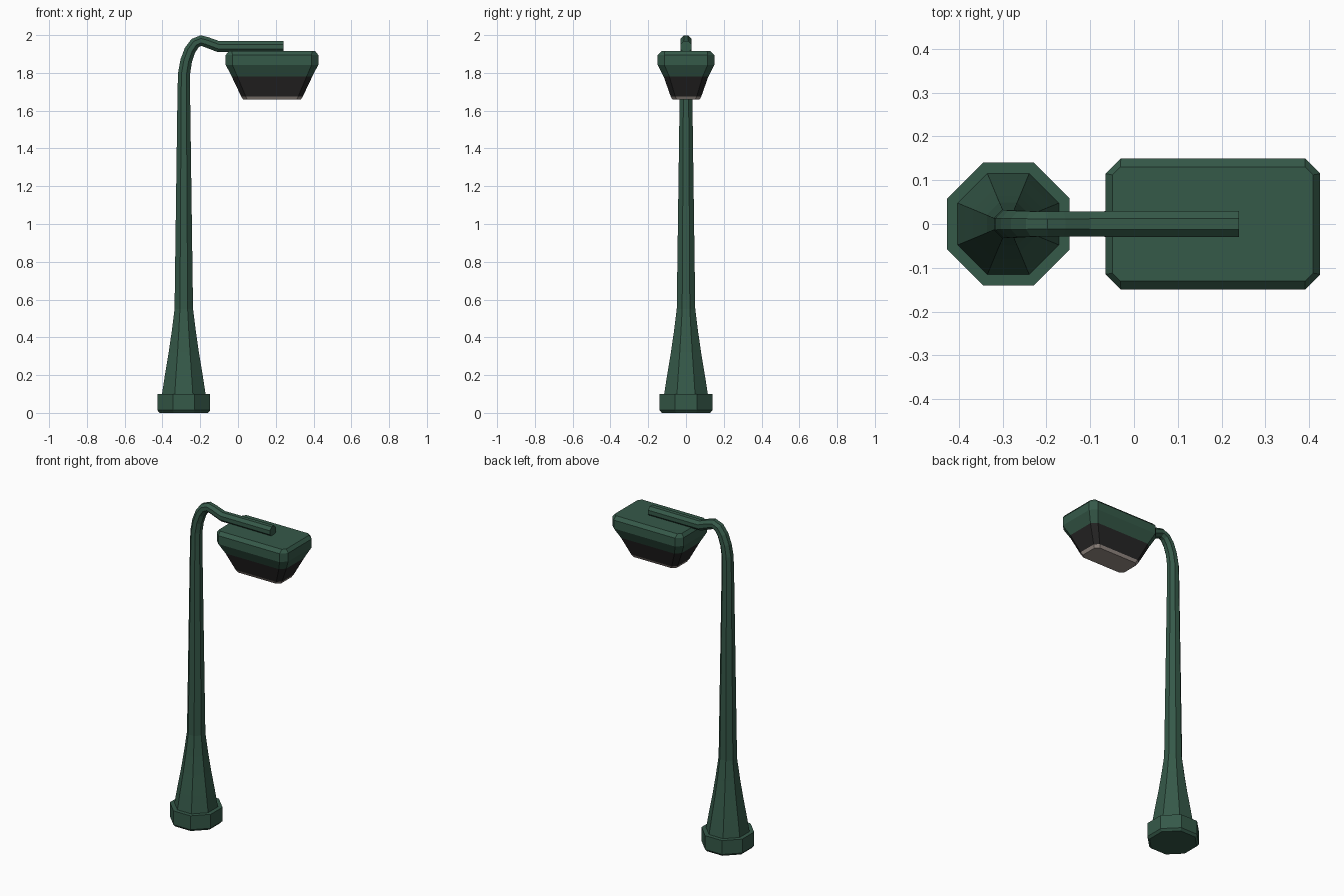
import bpy, math
from mathutils import Vector

if "Cube" in bpy.data.objects:
    bpy.data.objects.remove(bpy.data.objects["Cube"])


def material(name, rgb):
    m = bpy.data.materials.new(name)
    m.diffuse_color = (*rgb, 1)
    m.use_nodes = True
    m.node_tree.nodes["Principled BSDF"].inputs["Base Color"].default_value = m.diffuse_color
    return m


green = material("dark_green_paint", (0.036, 0.100, 0.066))
black = material("black_shade", (0.020, 0.019, 0.019))
pale = material("pale_glass", (0.33, 0.28, 0.25))
POLE_X, HEAD_X = -0.287, 0.18


def loft(name, rings, mat):
    """Bridge equal-sized rings of points and cap both ends."""
    n = len(rings[0])
    verts = [p for r in rings for p in r]
    faces = [tuple(range(n))[::-1], tuple(range(len(verts) - n, len(verts)))]
    for k in range(len(rings) - 1):
        for i in range(n):
            j = (i + 1) % n
            faces.append((k * n + i, k * n + j, (k + 1) * n + j, (k + 1) * n + i))
    me = bpy.data.meshes.new(name)
    me.from_pydata(verts, [], faces)
    me.materials.append(mat)
    ob = bpy.data.objects.new(name, me)
    bpy.context.collection.objects.link(ob)
    return ob


def octagon(x, z, apothem, tangent=(0, 1)):
    """Octagon ring perpendicular to a tangent lying in the xz plane."""
    t = Vector((tangent[0], 0, tangent[1])).normalized()
    u = Vector((t.z, 0, -t.x))
    r = apothem / math.cos(math.pi / 8)
    c = Vector((x, 0, z))
    return [c + u * r * math.cos(a) + Vector((0, r * math.sin(a), 0))
            for a in (math.pi / 8 + i * math.pi / 4 for i in range(8))]


def chamfered_rect(z, hx, hy, c):
    """Rectangle ring with cut corners, centred on the lamp head."""
    pts = [(hx, -hy + c), (hx, hy - c), (hx - c, hy), (-hx + c, hy),
           (-hx, hy - c), (-hx, -hy + c), (-hx + c, -hy), (hx - c, -hy)]
    return [Vector((HEAD_X + x, y, z)) for x, y in pts]


# base plinth with bevelled bottom edge
loft("base", [octagon(POLE_X, z, a) for z, a in
              ((0, 0.128), (0.014, 0.140), (0.10, 0.140))], green)

# flared pole bending over into the arm: x, z, half width
path = [(POLE_X, 0.09, 0.117), (POLE_X, 0.20, 0.100), (POLE_X, 0.32, 0.080),
        (POLE_X, 0.43, 0.064), (POLE_X, 0.55, 0.049), (POLE_X, 1.72, 0.033),
        (-0.285, 1.80, 0.032), (-0.274, 1.865, 0.031), (-0.254, 1.920, 0.030),
        (-0.228, 1.957, 0.029), (-0.196, 1.971, 0.028), (-0.165, 1.962, 0.028),
        (-0.103, 1.939, 0.029), (0.24, 1.939, 0.030)]
rings = []
for i, (x, z, a) in enumerate(path):
    p, q = path[max(i - 1, 0)], path[min(i + 1, len(path) - 1)]
    d1 = Vector((x - p[0], z - p[1]))
    d2 = Vector((q[0] - x, q[1] - z))
    t = (d1.normalized() if d1.length else d2) + (d2.normalized() if d2.length else d1)
    rings.append(octagon(x, z, a, t))
loft("pole_and_arm", rings, green)

# lamp housing
loft("lamp_housing", [chamfered_rect(*r) for r in
                      ((1.78, 0.213, 0.118, 0.030), (1.843, 0.245, 0.150, 0.035),
                       (1.895, 0.245, 0.150, 0.035), (1.915, 0.229, 0.130, 0.018))], green)

# dark shade under the housing
loft("lamp_shade", [chamfered_rect(*r) for r in
                    ((1.675, 0.163, 0.081, 0.024), (1.78, 0.213, 0.118, 0.030))], black)

# pale lens at the bottom
loft("lamp_lens", [chamfered_rect(*r) for r in
                   ((1.658, 0.152, 0.071, 0.022), (1.675, 0.163, 0.081, 0.024))], pale)
